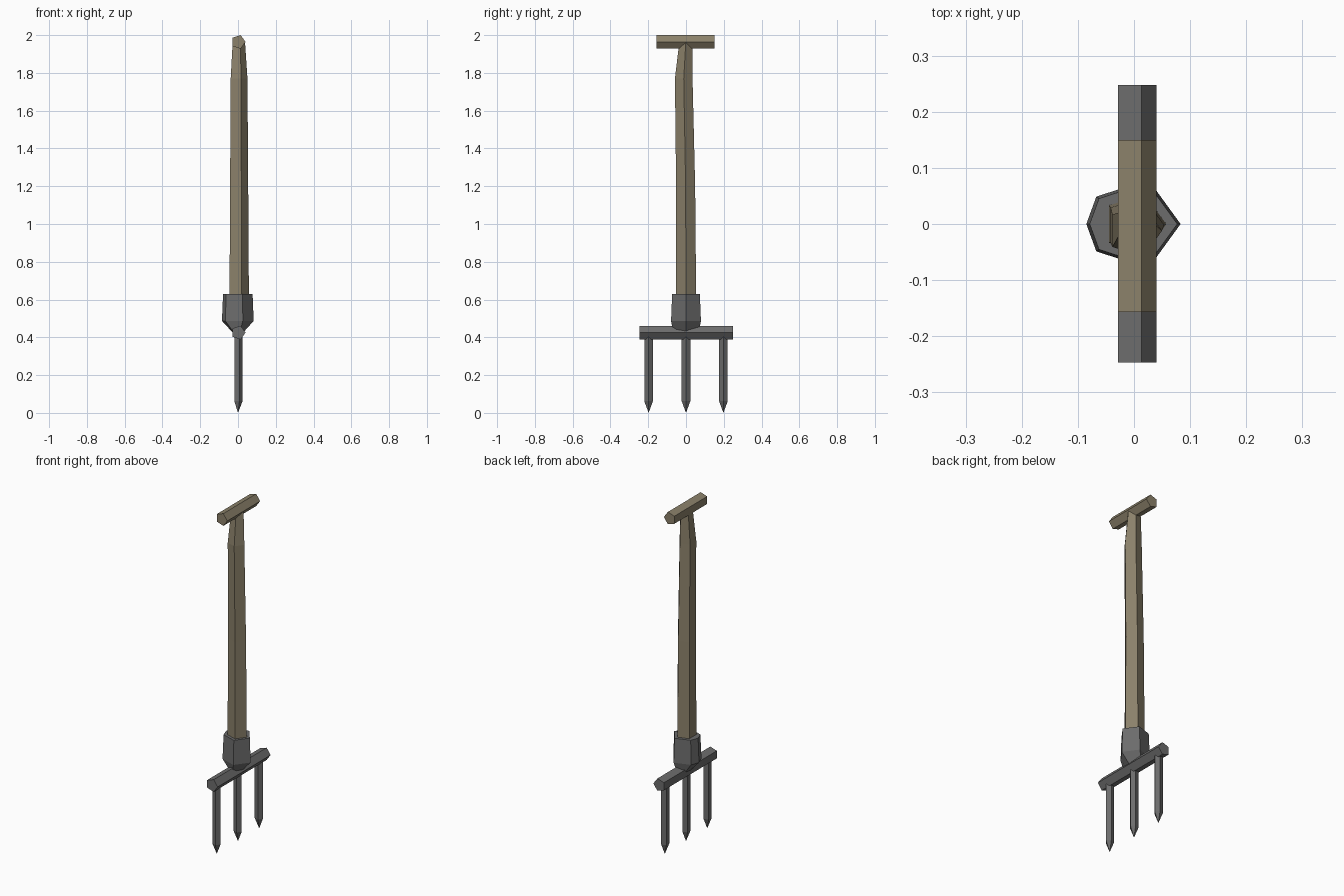
import bpy
import bmesh
from math import cos, sin, tau

cube = bpy.data.objects.get("Cube")
if cube:
    bpy.data.objects.remove(cube, do_unlink=True)


def make_material(name, rgb):
    mat = bpy.data.materials.new(name)
    mat.use_nodes = True
    mat.diffuse_color = (*rgb, 1)
    mat.node_tree.nodes["Principled BSDF"].inputs["Base Color"].default_value = (*rgb, 1)
    return mat


WOOD = make_material("weathered wood", (0.26, 0.22, 0.145))
IRON = make_material("dark iron", (0.15, 0.15, 0.15))


def pentagon(radius):
    """Five points around the origin, with one corner pointing along +x."""
    return [(radius * cos(tau * i / 5), radius * sin(tau * i / 5)) for i in range(5)]


def loft(name, rings, mat, tip=None):
    """Bridge a stack of rings, capping the ends or closing onto a tip."""
    bm = bmesh.new()
    loops = [[bm.verts.new(p) for p in ring] for ring in rings]
    n = len(loops[0])
    for a, b in zip(loops, loops[1:]):
        for i in range(n):
            j = (i + 1) % n
            bm.faces.new((a[i], a[j], b[j], b[i]))
    bm.faces.new(loops[0])
    if tip:
        point = bm.verts.new(tip)
        for i in range(n):
            bm.faces.new((loops[-1][i], loops[-1][(i + 1) % n], point))
    else:
        bm.faces.new(loops[-1])
    bmesh.ops.recalc_face_normals(bm, faces=bm.faces)
    mesh = bpy.data.meshes.new(name)
    bm.to_mesh(mesh)
    bm.free()
    mesh.materials.append(mat)
    obj = bpy.data.objects.new(name, mesh)
    bpy.context.collection.objects.link(obj)
    return obj


def crossbar(name, y0, y1, z, mat):
    profile = pentagon(0.038)
    return loft(name, [[(0.002 + x, y, z + h) for x, h in profile] for y in (y0, y1)], mat)


# Grip and the bar that carries the tines
crossbar("grip", -0.157, 0.15, 1.964, WOOD)
crossbar("tine_bar", -0.247, 0.248, 0.425, IRON)

# Slightly bent, tapering shaft: height, radius, sideways shift
shaft = [(0.55, 0.057, 0), (1.2, 0.053, -0.002), (1.77, 0.049, -0.012), (1.965, 0.036, -0.001)]
loft("shaft", [[(0.001 + x, y + shift, z) for x, y in pentagon(r)]
               for z, r, shift in shaft], WOOD)

# Socket: pentagon with an extra corner at the back, pinched onto the bar
outline = pentagon(0.083)
outline.insert(3, (-0.085, 0))
socket = [(0.428, 0.36, 0.87), (0.487, 1, 1), (0.63, 0.93, 0.93)]
loft("socket", [[(x * sx, y * sy, z) for x, y in outline] for z, sx, sy in socket], IRON)

# Tines with pointed ends
for name, y0 in (("right_tine", -0.198), ("middle_tine", 0), ("left_tine", 0.198)):
    rings = [[(x, y0 + y, z) for x, y in pentagon(0.024)] for z in (0.42, 0.062)]
    loft(name, rings, IRON, tip=(0, y0, 0))
